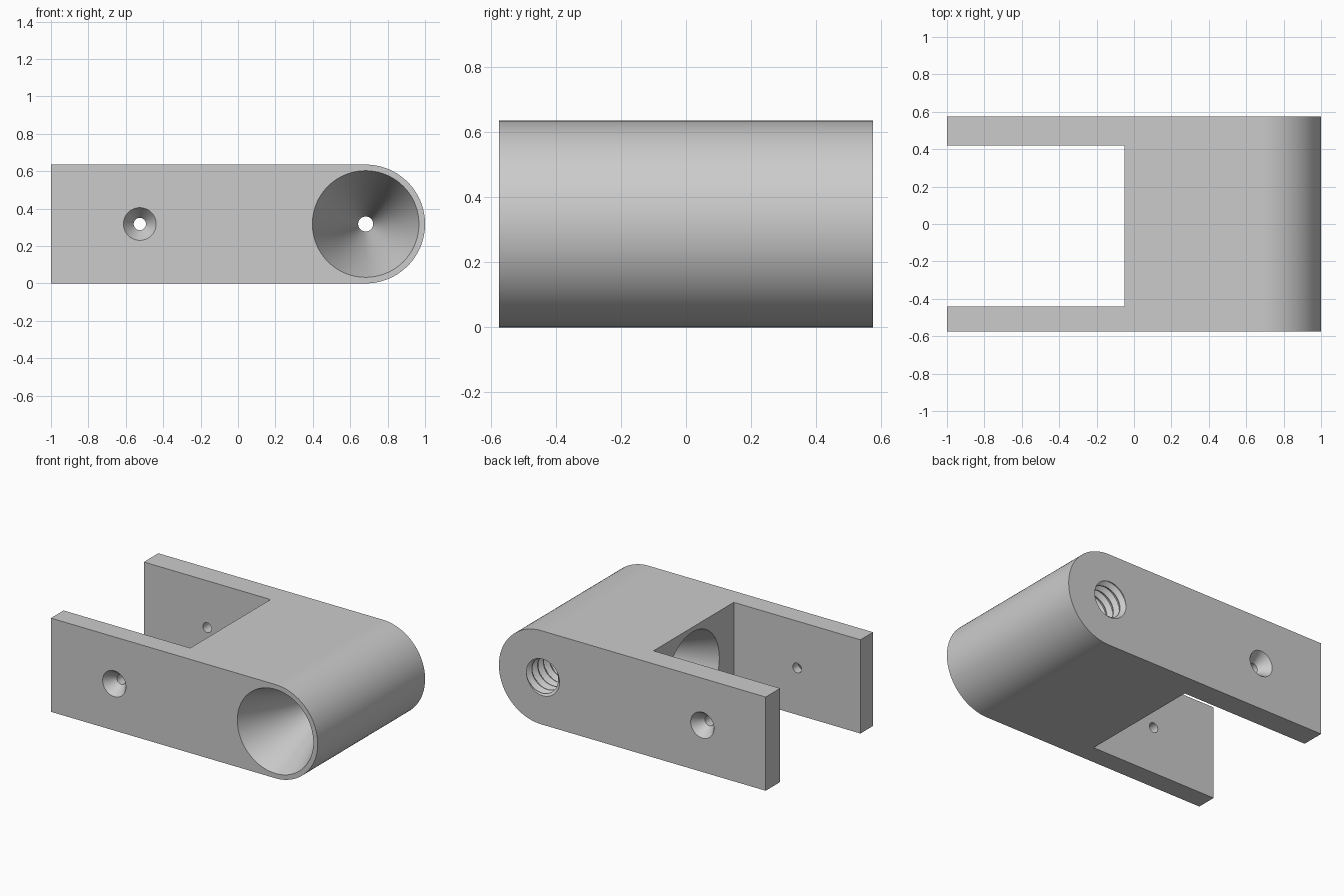
import bpy, bmesh, math

if "Cube" in bpy.data.objects:
    bpy.data.objects.remove(bpy.data.objects["Cube"])

R = 0.3175            # half height = nose radius
CX = 1 - R            # axis of the rounded nose
HY = 0.575            # half width

grey = bpy.data.materials.new("plain_grey")
grey.diffuse_color = (0.6, 0.6, 0.6, 1)
grey.use_nodes = True
grey.node_tree.nodes["Principled BSDF"].inputs["Base Color"].default_value = grey.diffuse_color


def new_object(name, bm):
    bmesh.ops.recalc_face_normals(bm, faces=bm.faces)
    me = bpy.data.meshes.new(name)
    bm.to_mesh(me)
    bm.free()
    me.materials.append(grey)
    ob = bpy.data.objects.new(name, me)
    bpy.context.collection.objects.link(ob)
    return ob


def turned(name, profile, origin, axis, n=64):
    """Closed solid of revolution; profile = (distance along axis, radius)."""
    bm = bmesh.new()
    rings = []
    for d, r in profile:
        ring = []
        for j in range(n):
            a = 2 * math.pi * j / n
            u, v = r * math.cos(a), r * math.sin(a)
            off = (d, u, v) if axis == "x" else (u, d, v)
            ring.append(bm.verts.new([o + p for o, p in zip(origin, off)]))
        rings.append(ring)
    for a, b in zip(rings, rings[1:]):
        for j in range(n):
            k = (j + 1) % n
            bm.faces.new((a[j], a[k], b[k], b[j]))
    bm.faces.new(rings[0])
    bm.faces.new(rings[-1])
    return new_object(name, bm)


def thread_cutter(name, y0, turns, pitch, r_in, r_out, n=48):
    """Solid screw along y made from a helically swept V profile."""
    bm = bmesh.new()
    prof = [(0, r_in), (0.12, r_in), (0.5, r_out), (0.62, r_out)]
    rows = []
    for k in range((turns + 1) * n + 1):
        a = 2 * math.pi * k / n
        rows.append([bm.verts.new((CX + r * math.cos(a),
                                   y0 + pitch * (k / n + t),
                                   R + r * math.sin(a))) for t, r in prof])
    for k in range(turns * n):
        p, q = rows[k] + [rows[k + n][0]], rows[k + 1] + [rows[k + n + 1][0]]
        for i in range(4):
            bm.faces.new((p[i], q[i], q[i + 1], p[i + 1]))
    for v in [v for v in bm.verts if not v.link_faces]:
        bm.verts.remove(v)
    # close both ends with fans
    y_end = y0 + pitch * (turns + 1.5)
    mid = (y0 + y_end) / 2
    tips = [bm.verts.new((CX, y0 - 0.01, R)), bm.verts.new((CX, y_end, R))]
    for e in [e for e in bm.edges if e.is_boundary]:
        far = (e.verts[0].co.y + e.verts[1].co.y) / 2 > mid
        bm.faces.new((e.verts[0], e.verts[1], tips[far]))
    return new_object(name, bm)


# bracket body: U-shaped plan (two arms and a block) with a rounded nose
bm = bmesh.new()
outline = [(-1, 0)] + [(CX + R * math.cos(a), R + R * math.sin(a))
                       for a in (math.pi * (i / 64 - 0.5) for i in range(65))] + [(-1, 2 * R)]
face = bm.faces.new([bm.verts.new((x, -HY, z)) for x, z in outline])
ext = bmesh.ops.extrude_face_region(bm, geom=[face])
bmesh.ops.translate(bm, vec=(0, 2 * HY, 0),
                    verts=[v for v in ext["geom"] if isinstance(v, bmesh.types.BMVert)])
body = new_object("bracket_body", bm)

# slot between the arms
bm = bmesh.new()
bmesh.ops.create_cube(bm, size=1)
for v in bm.verts:
    v.co = (-0.05 if v.co.x > 0 else -1.2,
            0.42 if v.co.y > 0 else -0.44,
            R + v.co.z * 2)
cutters = [new_object("slot_cutter", bm)]

# large funnel in the nose, running into a narrow bore
slope = (0.285 - 0.04) / 0.6
cutters.append(turned("nose_funnel_cutter",
                      [(-0.02, 0.285 + 0.02 * slope), (0.6, 0.04), (0.9, 0.04)],
                      (CX, -HY, R), "y", 96))
# funnel opening into the slot
cutters.append(turned("slot_funnel_cutter",
                      [(-0.02, 0.285 + 0.02 * slope), (0.6, 0.04)],
                      (-0.05, 0, R), "x", 96))
# threaded hole in the back of the nose
cutters.append(thread_cutter("thread_cutter", 0.14, 7, 0.062, 0.11, 0.137))
# countersunk screw hole in each arm
for side, label in ((-1, "front"), (1, "back")):
    cutters.append(turned(label + "_screw_hole_cutter",
                          [(side * 0.02, 0.1), (0, 0.0875),
                           (-side * 0.075, 0.033), (-side * 0.25, 0.033)],
                          (-0.525, side * HY, R), "y", 48))

bpy.context.view_layer.objects.active = body
body.select_set(True)
for c in cutters:
    mod = body.modifiers.new(c.name, "BOOLEAN")
    mod.operation = "DIFFERENCE"
    mod.solver = "EXACT"
    mod.object = c
    bpy.ops.object.modifier_apply(modifier=mod.name)
    bpy.data.objects.remove(c)

bpy.ops.object.shade_smooth_by_angle(angle=math.radians(25))
